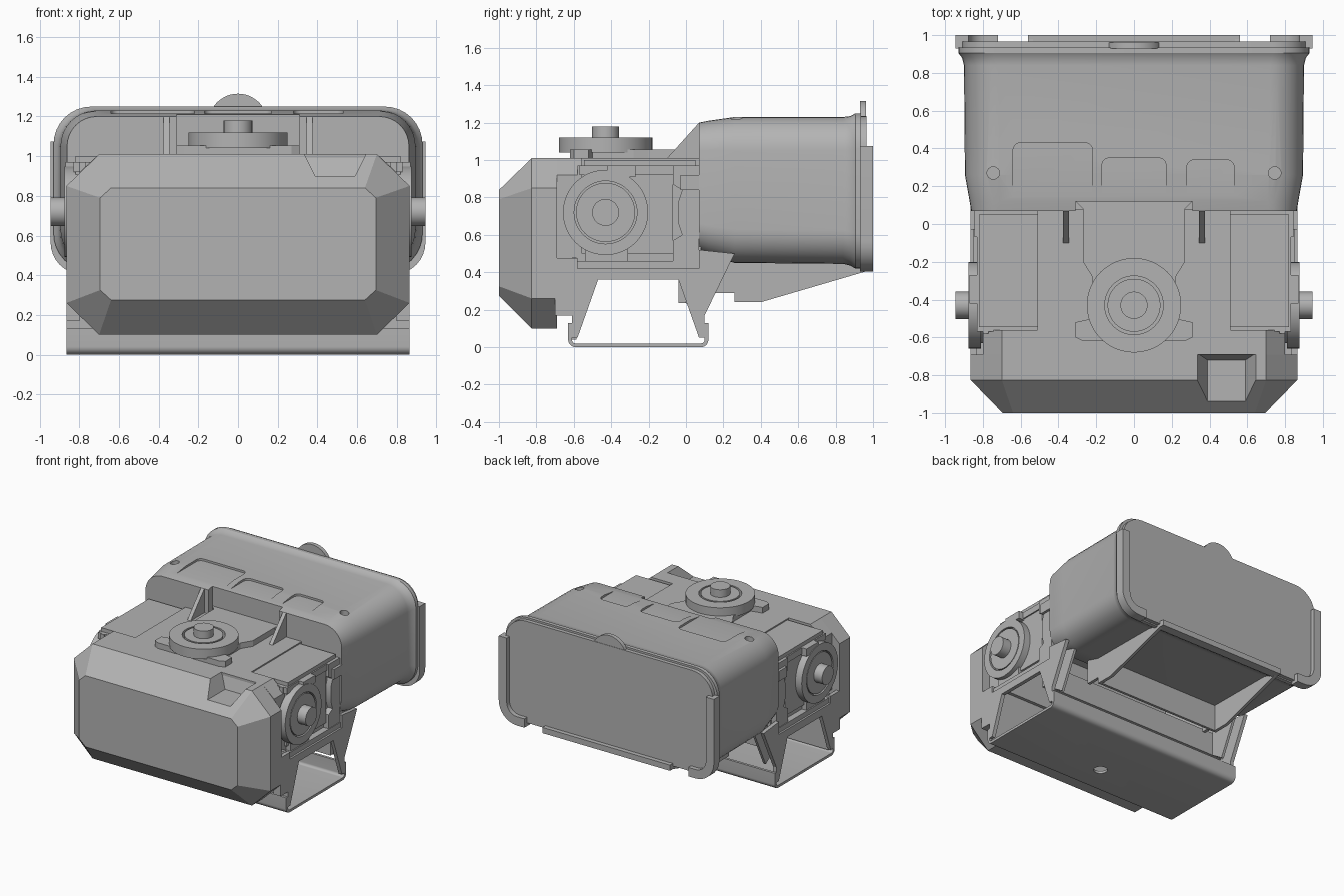
import bpy, bmesh, math
from mathutils import Vector

cube = bpy.data.objects.get("Cube")
if cube:
    bpy.data.objects.remove(cube, do_unlink=True)

grey = bpy.data.materials.new("plain grey")
grey.use_nodes = True
tone = (0.45, 0.45, 0.45, 1)
grey.diffuse_color = tone
grey.node_tree.nodes["Principled BSDF"].inputs["Base Color"].default_value = tone


def loft(name, rings):
    """Skin a list of equal-length point rings and cap both ends."""
    bm = bmesh.new()
    vs = [[bm.verts.new(p) for p in ring] for ring in rings]
    n = len(vs[0])
    for a, b in zip(vs, vs[1:]):
        for i in range(n):
            bm.faces.new((a[i], a[(i + 1) % n], b[(i + 1) % n], b[i]))
    bm.faces.new(vs[0])
    bm.faces.new(vs[-1])
    bmesh.ops.recalc_face_normals(bm, faces=bm.faces)
    me = bpy.data.meshes.new(name)
    bm.to_mesh(me)
    bm.free()
    me.materials.append(grey)
    ob = bpy.data.objects.new(name, me)
    bpy.context.collection.objects.link(ob)
    return ob


def place(axis, p, d):
    """Put a 2D point on the plane at distance d along the axis."""
    a, b = p
    return {"X": (d, a, b), "Y": (a, d, b), "Z": (a, b, d)}[axis]


def prism(name, axis, pts, d0, d1):
    return loft(name, [[place(axis, p, d) for p in pts] for d in (d0, d1)])


def box(name, x0, x1, y0, y1, z0, z1):
    return prism(name, "Z", [(x0, y0), (x1, y0), (x1, y1), (x0, y1)], z0, z1)


def arc(cx, cy, r, a0, a1, n=8):
    return [(cx + r * math.cos(math.radians(a0 + (a1 - a0) * i / n)),
             cy + r * math.sin(math.radians(a0 + (a1 - a0) * i / n))) for i in range(n + 1)]


def disc(name, axis, c, r, d0, d1, n=48):
    return prism(name, axis, arc(*c, r, 0, 360 - 360 / n, n - 1), d0, d1)


def tube(name, axis, c, r, hole, d0, d1):
    ob = disc(name, axis, c, r, d0, d1)
    return cut(ob, disc("cutter", axis, c, hole, min(d0, d1) - .1, max(d0, d1) + .1))


def round_rect(w, z0, z1, r):
    pts = []
    for cx, cz, a in ((w - r, z1 - r, 0), (r - w, z1 - r, 90), (r - w, z0 + r, 180), (w - r, z0 + r, 270)):
        pts += arc(cx, cz, r, a, a + 90)
    return pts


def octagon(w, z0, z1, cx, cz):
    return [(w, z0 + cz), (w, z1 - cz), (w - cx, z1), (cx - w, z1),
            (-w, z1 - cz), (-w, z0 + cz), (cx - w, z0), (w - cx, z0)]


def cut(ob, cutter):
    mod = ob.modifiers.new("cut", "BOOLEAN")
    mod.operation = "DIFFERENCE"
    mod.solver = "EXACT"
    mod.object = cutter
    bpy.context.view_layer.objects.active = ob
    bpy.ops.object.modifier_apply(modifier=mod.name)
    bpy.data.objects.remove(cutter, do_unlink=True)
    return ob


# Faceted nose block with a notch in its top edge
outer = octagon(.865, .1, 1.01, .165, .16)
inner = octagon(.695, .275, .84, .055, .05)
nose = loft("nose_block", [[place("Y", p, y) for p in ring]
                           for ring, y in ((inner, -1), (outer, -.825), (outer, -.69))])
notch = loft("cutter", [[(.39, -1.1, .9), (.59, -1.1, .9), (.59, -.72, .9), (.39, -.72, .9)],
                        [(.33, -1.1, 1.02), (.65, -1.1, 1.02), (.65, -.68, 1.02), (.33, -.68, 1.02)]])
cut(nose, notch)
prism("nose_rear", "Y", [(.8, .47), (.8, .92), (.7, 1.01), (-.7, 1.01), (-.8, .92), (-.8, .47)], -.69, -.56)

# Middle deck, open underneath
box("deck", -.51, .51, -.57, .08, .94, 1.01)
box("front_wall", -.84, .84, -.61, -.585, .04, .48)
box("rear_beam", -.84, .84, -.04, 0, .235, .42)

# Rear case with flared rim
sections = ((.07, .862, .51, 1.2, .15), (.12, .87, .49, 1.21, .16), (.26, .895, .45, 1.23, .18),
            (.84, .9, .445, 1.23, .18), (.88, .91, .435, 1.235, .18), (.905, .93, .42, 1.25, .19),
            (.935, .93, .42, 1.25, .19))
case = loft("rear_case", [[place("Y", p, y) for p in round_rect(w, z0, z1, r)]
                          for y, w, z0, z1, r in sections])
cut(case, box("cutter", -.31, .31, 0, .12, .9, 1.4))
for x0, x1, y1 in ((-.64, -.22, .43), (-.17, .17, .35), (.28, .53, .34)):
    r = .04
    shape = [(x0, .12), (x1, .12)] + arc(x1 - r, y1 - r, r, 0, 90) + arc(x0 + r, y1 - r, r, 90, 180)
    cut(case, prism("cutter", "Z", shape, 1.214, 1.4))
for s in (-1, 1):
    cut(case, disc("cutter", "Z", (s * .745, .27), .033, 1.17, 1.4, 24))

# Back cover with a rounded thumb tab
prism("back_cover", "Y", round_rect(.91, .43, 1.235, .18), .93, .965)
prism("thumb_tab", "Y", arc(0, 1.165, .15, 0, 180, 24), .93, .962)
box("bottom_bar", -.56, .56, .93, 1, .405, .45)

# Tray: a channel with rounded bends, and a hole in its floor
path = [(-.63, .13)] + arc(-.59, .04, .04, 180, 270) + arc(.08, .04, .04, 270, 360) + [(.12, .13)]
back = [(.1, .13)] + arc(.08, .04, .02, 360, 270) + arc(-.59, .04, .02, 270, 180) + [(-.61, .13)]
tray = prism("tray", "X", path + back, -.865, .865)
cut(tray, disc("cutter", "Z", (0, -.38), .05, -.1, .1, 32))

# Top motor mount, drum and shaft
c = (0, -.43)
prism("top_mount", "Z", [(.31, .12), (.27, .08), (.27, -.2), (.22, -.28), (.22, -.5), (.31, -.52),
                         (.31, -.6), (.27, -.62), (-.27, -.62), (-.31, -.6), (-.31, -.52), (-.22, -.5),
                         (-.22, -.28), (-.27, -.2), (-.27, .08), (-.31, .12)], .96, 1.055)
tube("top_drum", "Z", c, .25, .155, 1.04, 1.12)
disc("top_hub", "Z", c, .14, 1.03, 1.12)
disc("top_shaft", "Z", c, .072, 1.03, 1.18, 32)

for s in (-1, 1):
    side = "left" if s > 0 else "right"

    def sbox(name, x0, x1, *rest):
        return box(f"{side}_{name}", min(s * x0, s * x1), max(s * x0, s * x1), *rest)

    def sprism(name, pts, x0, x1):
        return prism(f"{side}_{name}", "X", pts, s * x0, s * x1)

    # Deck side panels and ramp ribs
    sbox("deck_panel", .5, .83, -.57, .08, .92, .97)
    sbox("deck_filler", .5, .82, -.545, .05, .96, 1.0)
    sprism("rib", [(-.11, 1.0), (.09, 1.0), (.09, 1.2), (.07, 1.2)], .345, .375)

    # Side wall, lower skirt and legs
    sbox("side_wall", .77, .8, -.58, .08, .42, .97)
    sprism("leg_panel", [(-.69, .475), (-.69, .3), (-.61, .3), (-.61, .05), (-.58, .05), (-.47, .36),
                         (-.04, .36), (.07, .05), (.1, .05), (.1, .17), (.26, .5), (.07, .52),
                         (.07, .42), (-.58, .42), (-.58, .475)], .835, .865)
    sbox("skirt_ledge", .78, .85, -.58, .07, .42, .46)
    sbox("nose_tab", .8, .865, -.7, -.61, .17, .3)
    sprism("leg_brace", [(.0, .235), (.1, .17), (.26, .5), (.0, .5)], .75, .77)

    # Rail beside the case with a shaped edge
    sprism("rail", [(.07, .46), (.07, .97), (-.07, .97), (-.07, .87), (-.02, .84), (-.04, .78),
                    (-.04, .66), (-.02, .6), (-.07, .57), (-.07, .46)], .79, .845)
    sbox("rail_cap", .79, .865, -.03, .07, .84, .92)
    sbox("motor_plate", .79, .82, -.56, -.07, .5, .94)

    # Side motor
    c = (-.43, .72)
    tube(f"{side}_motor_drum", "X", c, .228, .168, s * .81, s * .875)
    disc(f"{side}_motor_core", "X", c, .158, s * .79, s * .872)
    disc(f"{side}_motor_back", "X", c, .2, s * .79, s * .845)
    disc(f"{side}_motor_shaft", "X", c, .072, s * .8, s * .945, 32)
    sbox("motor_clip", .76, .87, -.42, -.27, .91, .97)
    sbox("motor_foot", .79, .84, -.54, -.31, .46, .56)

    # Wedge gusset under the case
    sprism("gusset", [(.14, .29), (.26, .29), (.26, .24), (.4, .24), (.98, .41), (.98, .45), (.14, .52)], .535, .56)

    # Clip wrapping the lower corner of the cover
    clip = [(.72, .405)] + arc(.785, .565, .16, 270, 360) + [(.945, 1.075), (.875, 1.075)]
    clip += arc(.785, .565, .09, 360, 270) + [(.72, .475)]
    prism(f"{side}_cover_clip", "Y", [(s * x, z) for x, z in clip], .93, 1)

# Cross plate between the gussets
sl = [(.26, .24), (.28, .24), (.28, .47), (.26, .47)]
prism("gusset_plate", "X", sl, -.55, .55)

bpy.ops.object.select_all(action="DESELECT")
for ob in bpy.context.scene.objects:
    if ob.type == "MESH":
        ob.select_set(True)
        bpy.context.view_layer.objects.active = ob
bpy.ops.object.shade_smooth_by_angle(angle=math.radians(25))
